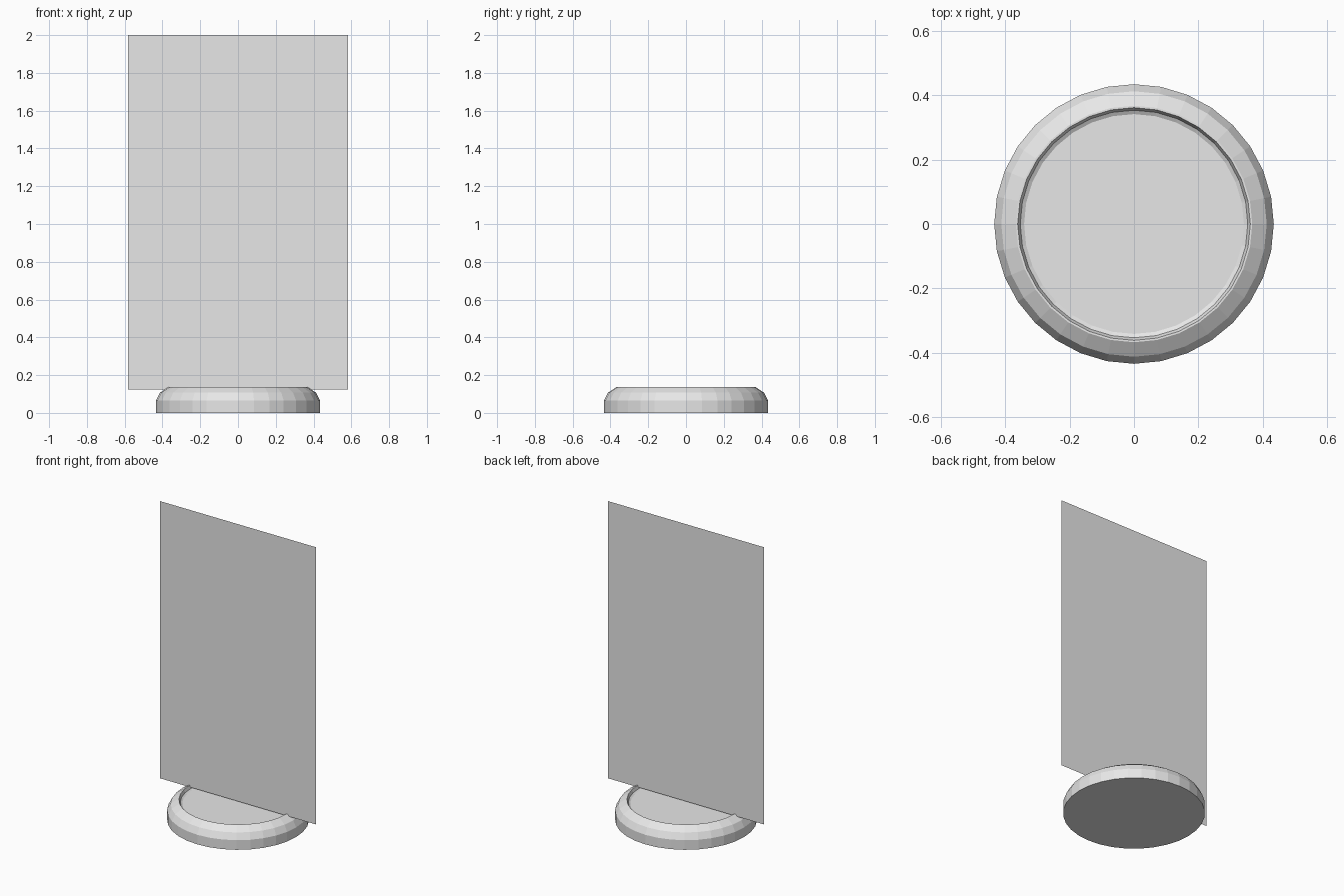
import bpy, bmesh
from math import pi
from mathutils import Matrix

cube = bpy.data.objects.get("Cube")
if cube:
    bpy.data.objects.remove(cube, do_unlink=True)

grey = bpy.data.materials.new("plain_grey")
grey.use_nodes = True
colour = (0.8, 0.8, 0.8, 1)
grey.diffuse_color = colour
grey.node_tree.nodes["Principled BSDF"].inputs["Base Color"].default_value = colour


def add_object(name, bm):
    mesh = bpy.data.meshes.new(name)
    bm.to_mesh(mesh)
    bm.free()
    mesh.materials.append(grey)
    obj = bpy.data.objects.new(name, mesh)
    bpy.context.collection.objects.link(obj)
    return obj


# Round dish base: profile (radius, height) turned around the z axis, flat shaded
profile = [(0, 0), (0.435, 0), (0.435, 0.065), (0.413, 0.107), (0.368, 0.137),
           (0.362, 0.137), (0.354, 0.117), (0.342, 0.11), (0, 0.11)]
bm = bmesh.new()
verts = [bm.verts.new((r, 0, z)) for r, z in profile]
edges = [bm.edges.new(pair) for pair in zip(verts, verts[1:])]
bmesh.ops.spin(bm, geom=verts + edges, cent=(0, 0, 0), axis=(0, 0, 1),
               angle=2 * pi, steps=32, use_merge=True)
bmesh.ops.remove_doubles(bm, verts=bm.verts, dist=0.0005)
bmesh.ops.recalc_face_normals(bm, faces=bm.faces)
# Join the flat fans of the underside and the dish floor into single faces
bmesh.ops.dissolve_limit(bm, angle_limit=0.01, verts=bm.verts, edges=bm.edges)
add_object("base", bm)

# Upright panel: one thin sheet facing the front
bottom, top, width = 0.125, 2.0, 1.164
bm = bmesh.new()
bmesh.ops.create_grid(bm, x_segments=1, y_segments=1, size=0.5)
bmesh.ops.transform(bm, verts=bm.verts,
                    matrix=Matrix.Translation((0, 0, (bottom + top) / 2))
                    @ Matrix.Rotation(pi / 2, 4, "X")
                    @ Matrix.Diagonal((width, top - bottom, 1, 1)))
add_object("panel", bm)
